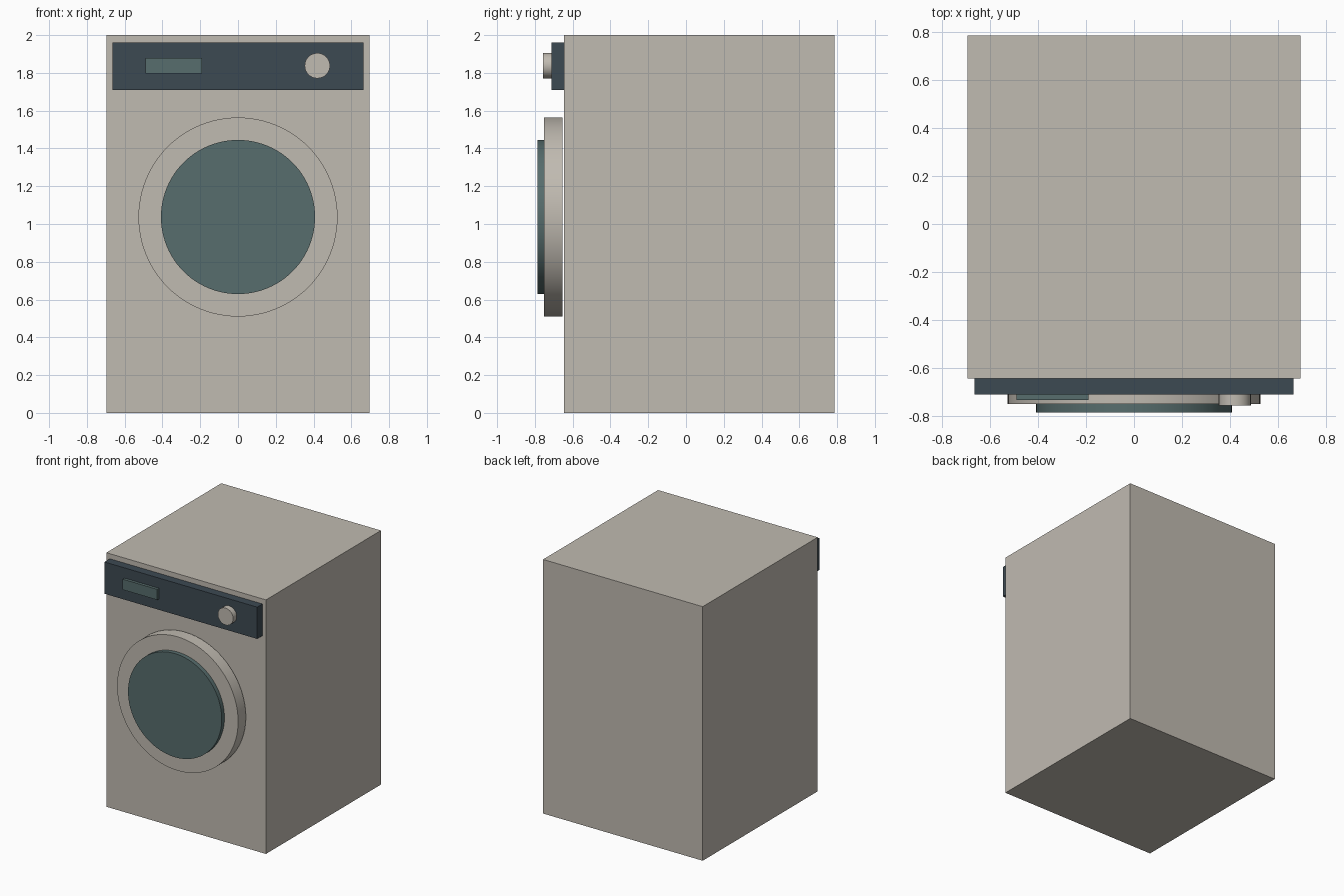
import bpy
import math

cube = bpy.data.objects.get("Cube")
if cube:
    bpy.data.objects.remove(cube, do_unlink=True)


def material(name, color):
    mat = bpy.data.materials.new(name)
    mat.use_nodes = True
    mat.diffuse_color = (*color, 1)
    mat.node_tree.nodes["Principled BSDF"].inputs["Base Color"].default_value = (*color, 1)
    return mat


def finish(name, mat):
    obj = bpy.context.object
    obj.name = obj.data.name = name
    obj.data.materials.append(mat)
    bpy.ops.object.transform_apply(location=False, rotation=True, scale=True)
    return obj


def box(name, mat, x, y, z):
    """Box spanning the given (low, high) ranges."""
    spans = (x, y, z)
    bpy.ops.mesh.primitive_cube_add(size=1, location=[(a + b) / 2 for a, b in spans])
    bpy.context.object.scale = [b - a for a, b in spans]
    return finish(name, mat)


def disc(name, mat, x, z, radius, y, sides):
    """Cylinder facing the front, spanning the y range."""
    bpy.ops.mesh.primitive_cylinder_add(
        vertices=sides, radius=radius, depth=y[1] - y[0],
        location=(x, (y[0] + y[1]) / 2, z), rotation=(math.pi / 2, 0, 0))
    obj = finish(name, mat)
    bpy.ops.object.shade_smooth_by_angle(angle=math.radians(30))
    return obj


enamel = material("warm grey enamel", (0.53, 0.495, 0.44))
dark = material("dark slate", (0.046, 0.067, 0.085))
glass = material("teal glass", (0.095, 0.153, 0.153))

# Cabinet
box("cabinet", enamel, (-0.695, 0.695), (-0.645, 0.785), (0, 2))

# Control panel with display and dial
box("control_panel", dark, (-0.665, 0.665), (-0.711, -0.645), (1.71, 1.96))
box("display", glass, (-0.49, -0.19), (-0.734, -0.70), (1.797, 1.88))
disc("dial", enamel, 0.42, 1.838, 0.067, (-0.756, -0.705), 32)

# Round door
disc("door_rim", enamel, 0, 1.037, 0.527, (-0.751, -0.655), 96)
disc("door_glass", glass, 0, 1.037, 0.408, (-0.785, -0.74), 96)
